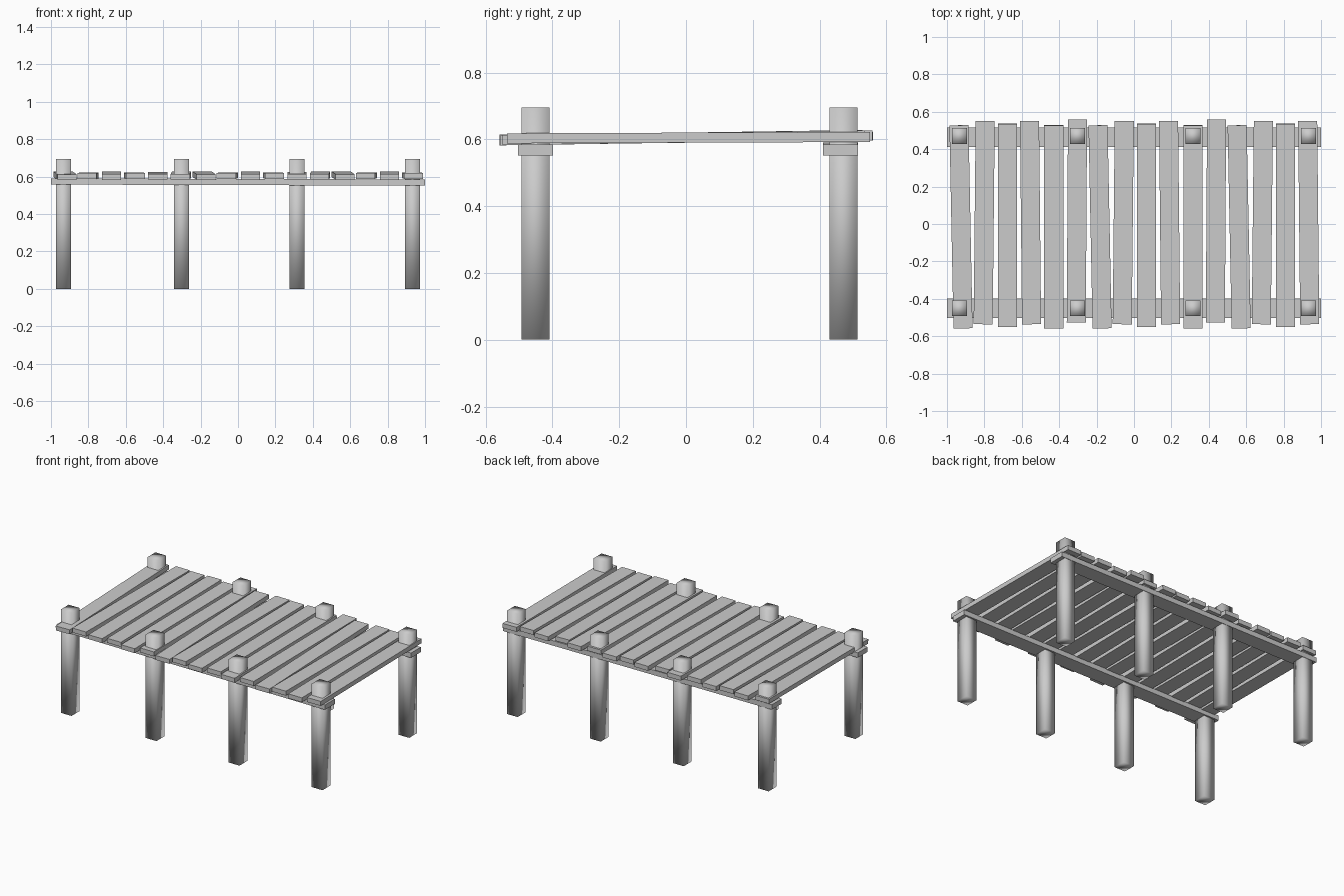
import bpy
from math import atan2

if "Cube" in bpy.data.objects:
    bpy.data.objects.remove(bpy.data.objects["Cube"])


def box(name, size, loc, rot=(0, 0, 0), smooth=False):
    bpy.ops.mesh.primitive_cube_add(size=1, location=loc)
    ob = bpy.context.object
    ob.name = name
    ob.scale = size
    bpy.ops.object.transform_apply(location=False, rotation=False, scale=True)
    ob.rotation_euler = rot
    if smooth:
        bpy.ops.object.shade_smooth()
    return ob


# square posts with soft shading, standing in two rows
for side, y in (("front", -0.451), ("back", 0.471)):
    for i, x in enumerate((-0.934, -0.302, 0.316, 0.934)):
        box(f"{side}_post_{i + 1}", (0.08, 0.084, 0.695), (x, y, 0.3475), smooth=True)

# long support beams, sagging slightly to the right
for side, y in (("front", -0.451), ("back", 0.463)):
    box(f"{side}_beam", (2.0, 0.105, 0.033), (0, y, 0.571), (0, 0.003, 0))

# deck planks: uneven offsets, twists and slopes repeating every six boards
offsets = (-0.015, 0.007, -0.007, 0.007, -0.015, 0.016)
twists = (0.02, -0.01, 0.0, 0.01, 0.0, -0.006)
rises = (0.016, 0.004, 0.014, 0.004, 0.010, 0.012)
length = 1.086
for i in range(16):
    k = i % 6
    x = -0.925 + i * 1.859 / 15
    box(f"plank_{i + 1}", (0.102, length, 0.03), (x, offsets[k], 0.605),
        (atan2(rises[k], length), 0, twists[k]))
